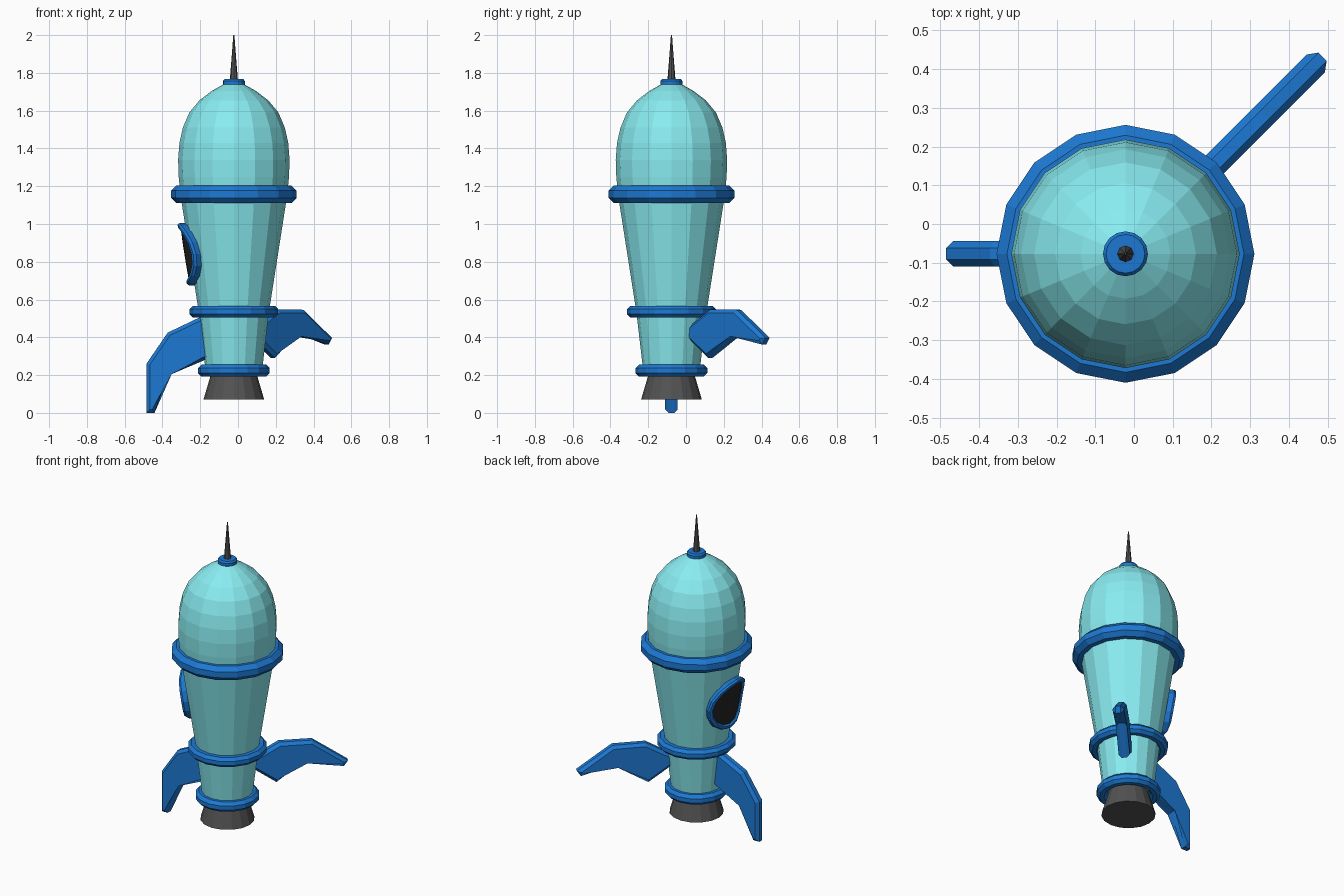
import bpy, bmesh
from math import sin, cos, pi, radians
from mathutils import Matrix, Vector

if "Cube" in bpy.data.objects:
    bpy.data.objects.remove(bpy.data.objects["Cube"])

CX, CY = -0.022, -0.077      # rocket axis
SIDES = 16


def material(name, rgb):
    m = bpy.data.materials.new(name)
    m.diffuse_color = (*rgb, 1)
    m.use_nodes = True
    m.node_tree.nodes["Principled BSDF"].inputs["Base Color"].default_value = m.diffuse_color
    return m


CYAN = material("hull_cyan", (0.25, 0.84, 0.88))
BLUE = material("trim_blue", (0.012, 0.19, 0.65))
DARK = material("dark_grey", (0.085, 0.085, 0.085))
BLACK = material("window_black", (0.018, 0.018, 0.018))


def finish(name, bm, mat):
    bmesh.ops.recalc_face_normals(bm, faces=bm.faces[:])
    me = bpy.data.meshes.new(name)
    bm.to_mesh(me)
    bm.free()
    me.materials.append(mat)
    ob = bpy.data.objects.new(name, me)
    ob.location = (CX, CY, 0)
    bpy.context.collection.objects.link(ob)
    return ob


def bridge(bm, loops, closed=False, caps=True):
    """Join vertex loops with quads, then close the ends."""
    pairs = list(zip(loops, loops[1:]))
    if closed:
        pairs.append((loops[-1], loops[0]))
    for a, b in pairs:
        n = len(a)
        for i in range(n):
            bm.faces.new((a[i], a[(i + 1) % n], b[(i + 1) % n], b[i]))
    if caps and not closed:
        bm.faces.new(loops[0])
        bm.faces.new(loops[-1])


def lathe(name, profile, mat, sides=SIDES, closed=False):
    bm = bmesh.new()
    loops = [[bm.verts.new((r * cos(2 * pi * i / sides), r * sin(2 * pi * i / sides), z))
              for i in range(sides)] for r, z in profile]
    bridge(bm, loops, closed)
    return finish(name, bm, mat)


def ring(name, outer, z, half, mat=BLUE):
    """Hoop with an eight-sided section."""
    k = half / cos(pi / 8)
    section = [(outer - half + k * cos(pi / 8 + i * pi / 4), z + k * sin(pi / 8 + i * pi / 4))
               for i in range(8)]
    return lathe(name, section, mat, closed=True)


# Hull with domed nose
lathe("hull", [(0.148, 0.21), (0.186, 0.535), (0.283, 1.155), (0.292, 1.25), (0.295, 1.34),
               (0.288, 1.43), (0.270, 1.51), (0.236, 1.59), (0.182, 1.655),
               (0.116, 1.705), (0.045, 1.745)], CYAN)

# Hoops
ring("upper_hoop", 0.333, 1.157, 0.046)
ring("middle_hoop", 0.235, 0.536, 0.031)
ring("lower_hoop", 0.190, 0.224, 0.032)
lathe("nose_collar", [(0.035, 1.73), (0.05, 1.73), (0.058, 1.739), (0.058, 1.757),
                      (0.05, 1.767), (0.015, 1.767)], BLUE)

# Antenna and engine nozzle
lathe("antenna", [(0.022, 1.755), (0.012, 1.88), (0.003, 2.0)], DARK, 8)
lathe("nozzle", [(0.161, 0.07), (0.118, 0.215)], DARK)


# Porthole wrapped on the hull, facing -x
def on_hull(u, v, w):
    z = 0.84 + v
    r = 0.186 + (z - 0.535) * 0.1565
    a = pi + u / r
    return ((r + w) * cos(a), (r + w) * sin(a), z)


def porthole(name, section, mat, closed):
    bm = bmesh.new()
    n = 16
    loops = [[bm.verts.new(on_hull(d * cos(2 * pi * i / n), d * sin(2 * pi * i / n), w))
              for i in range(n)] for d, w in section]
    bridge(bm, loops, closed, caps=False)
    if not closed:
        c = bm.verts.new(on_hull(0, 0, section[-1][1]))
        for i in range(n):
            bm.faces.new((loops[-1][i], loops[-1][(i + 1) % n], c))
    return finish(name, bm, mat)


porthole("window_rim", [(0.165, -0.01), (0.165, 0.028), (0.157, 0.040), (0.142, 0.040),
                        (0.134, 0.028), (0.134, -0.01)], BLUE, True)
porthole("window_pane", [(0.145, 0.026), (0.10, 0.027), (0.05, 0.028)], BLACK, False)

# Fins: one hanging down, one swung up and out
FIN = [(0.13, 0.53), (0.35, 0.425), (0.463, 0.26), (0.463, 0.0),
       (0.42, 0.0), (0.343, 0.22), (0.13, 0.29)]


def fin(name, outline, azimuth):
    bm = bmesh.new()
    t = 0.033
    loops = [[bm.verts.new((r, y, z)) for r, z in outline] for y in (-t, t)]
    bridge(bm, loops)
    edges = [e for e in bm.edges if abs(e.verts[0].co.y - e.verts[1].co.y) < 1e-6]
    bmesh.ops.bevel(bm, geom=edges, offset=0.018, segments=1, affect='EDGES')
    bm.transform(Matrix.Rotation(azimuth, 4, 'Z'))
    return finish(name, bm, BLUE)


fin("left_fin", FIN, pi)

spin = Matrix.Rotation(radians(55), 2)
pivot, target = Vector((0.35, 0.425)), Vector((0.307, 0.548))
raised = [tuple(spin @ (Vector(p) - pivot) + target) for p in FIN]
fin("raised_fin", raised, radians(45))
